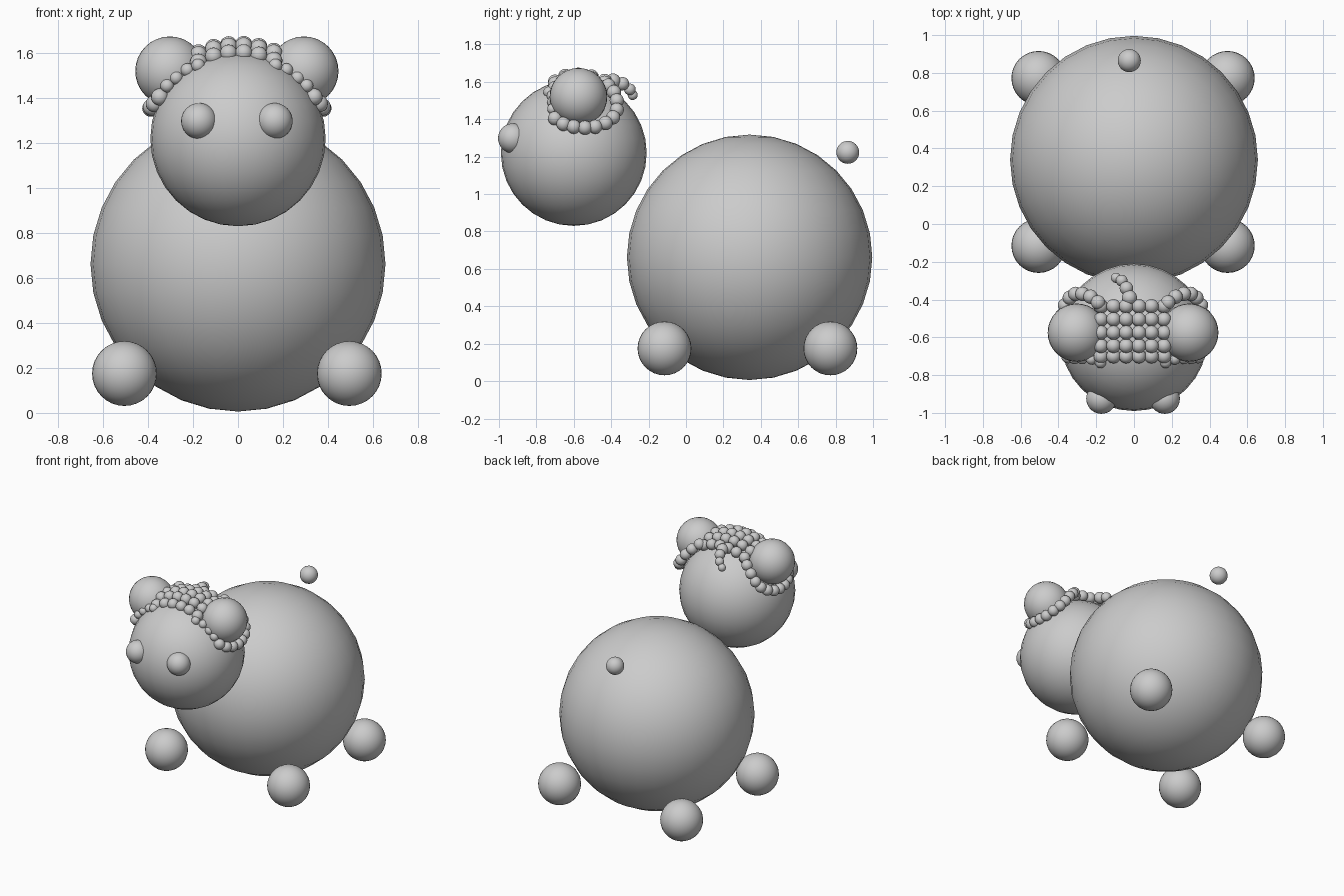
import bpy, bmesh
from math import sqrt
from mathutils import Matrix

if "Cube" in bpy.data.objects:
    bpy.data.objects.remove(bpy.data.objects["Cube"])

HEAD = (0, -0.6, 1.22)
CX = -0.005


def balls(name, items, seg=32):
    """One smooth object made of spheres given as (x, y, z, radius)."""
    bm = bmesh.new()
    for x, y, z, r in items:
        bmesh.ops.create_uvsphere(bm, u_segments=seg, v_segments=seg // 2,
                                  radius=r, matrix=Matrix.Translation((x, y, z)))
    for f in bm.faces:
        f.smooth = True
    me = bpy.data.meshes.new(name)
    bm.to_mesh(me)
    bm.free()
    ob = bpy.data.objects.new(name, me)
    bpy.context.collection.objects.link(ob)
    return ob


def on_head(x, y, dist):
    """Height above the head centre at a given distance from it."""
    return HEAD[2] + sqrt(dist ** 2 - x ** 2 - (y - HEAD[1]) ** 2)


# Body, head and floating tail
balls("body", [(0, 0.34, 0.662, 0.656)])
balls("head", [(*HEAD, 0.39)])
balls("tail", [(-0.025, 0.865, 1.223, 0.061)])

# Paired parts
for side, s in (("left", -1), ("right", 1)):
    balls(f"{side}_front_foot", [(CX + s * 0.5, -0.115, 0.175, 0.144)])
    balls(f"{side}_back_foot", [(CX + s * 0.5, 0.772, 0.175, 0.144)])
    balls(f"{side}_ear", [(CX + s * 0.298, -0.575, 1.52, 0.154)])
    balls(f"{side}_eye", [(CX + s * 0.168, -0.925, 1.298, 0.08)])

    # Bead string running behind, under and in front of the ear
    path = [(.185, -.415, 1.58), (.225, -.385, 1.545), (.268, -.37, 1.50),
            (.305, -.37, 1.45), (.335, -.39, 1.41), (.36, -.43, 1.38),
            (.375, -.485, 1.36), (.383, -.54, 1.355), (.38, -.60, 1.36),
            (.367, -.655, 1.375), (.343, -.70, 1.405)]
    front = [(.31, -.712, 1.455), (.27, -.712, 1.49), (.22, -.715, 1.525),
             (.172, -.733, 1.545)]
    balls(f"{side}_ear_beads",
          [(CX + s * x, y, z, 0.038) for x, y, z in path]
          + [(CX + s * x, y, z, 0.03) for x, y, z in front], 20)

# Beaded cap: rows across the crown, front row sunk into the head
rows = [(-0.435, 0.42), (-0.505, 0.42), (-0.575, 0.42), (-0.645, 0.415), (-0.7, 0.395)]
cap = []
for y, d in rows:
    for i in range(6):
        x = -0.008 + (i - 2.5) * 0.067
        cap.append((x, y, on_head(x, y, d), 0.038))
balls("cap_beads", cap, 20)

# Loose curl trailing off the back of the cap
balls("curl_beads", [(-.024, -.39, 1.605, .04), (-.04, -.34, 1.59, .036),
                     (-.065, -.3, 1.56, .031), (-.095, -.285, 1.53, .027)], 20)
